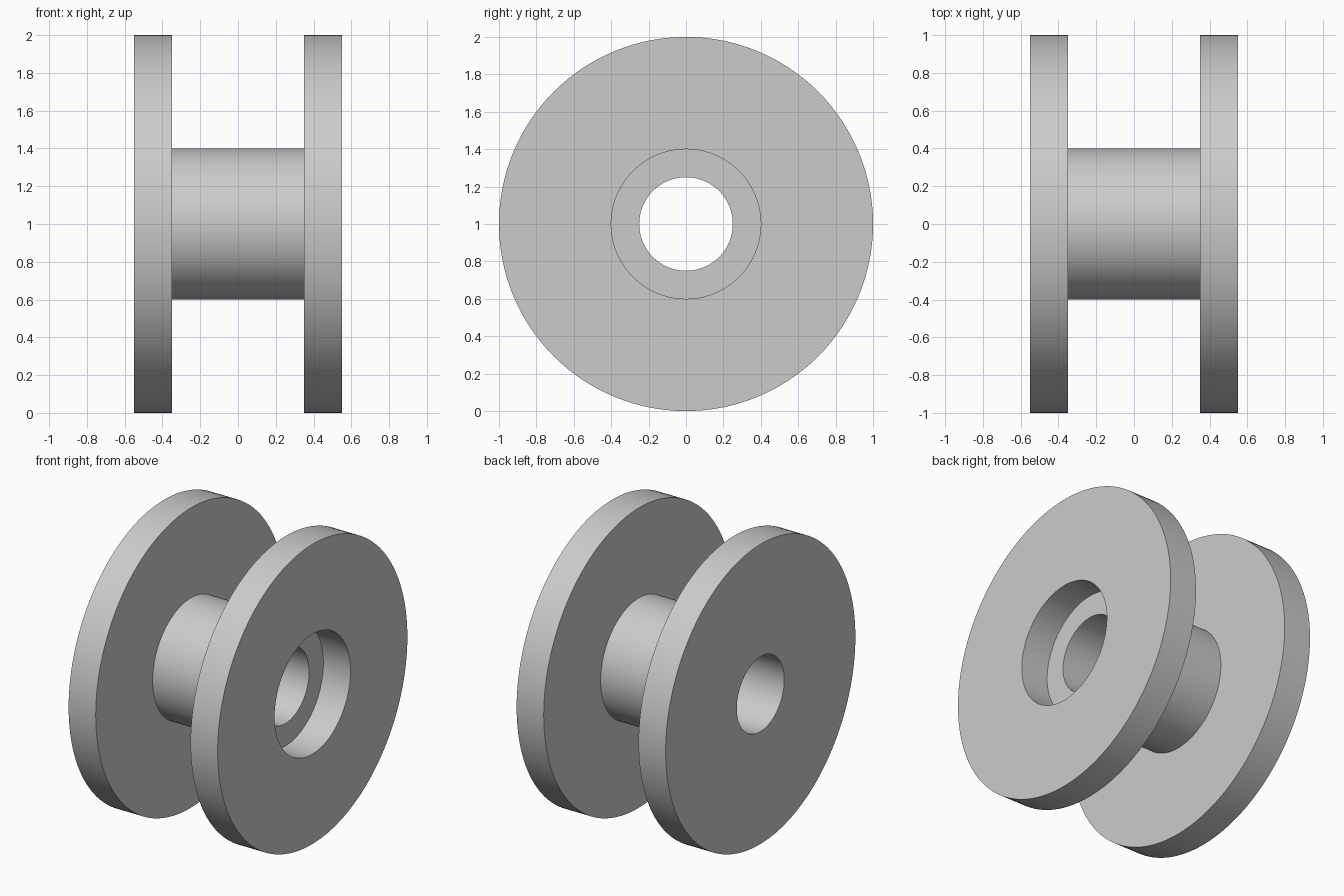
import bpy
import bmesh
from math import radians, tau
from mathutils import Vector

if "Cube" in bpy.data.objects:
    bpy.data.objects.remove(bpy.data.objects["Cube"], do_unlink=True)

SEGMENTS = 128
RIM, HUB, BORE = 1.0, 0.4, 0.25      # radii
OUTER, INNER = 0.55, 0.35            # flange face positions along x

grey = bpy.data.materials.new("plain grey")
grey.use_nodes = True
colour = (0.6, 0.6, 0.6, 1)
grey.diffuse_color = colour
grey.node_tree.nodes["Principled BSDF"].inputs["Base Color"].default_value = colour


def lathe(name, profile):
    """Spin a closed (x, radius) profile around the x axis."""
    bm = bmesh.new()
    verts = [bm.verts.new((x, 0, r)) for x, r in profile]
    edges = [bm.edges.new((a, b)) for a, b in zip(verts, verts[1:] + verts[:1])]
    bmesh.ops.spin(bm, geom=verts + edges, cent=Vector(), axis=(1, 0, 0),
                   angle=tau, steps=SEGMENTS, use_merge=True)
    bmesh.ops.remove_doubles(bm, verts=bm.verts, dist=0.0001)
    bmesh.ops.recalc_face_normals(bm, faces=bm.faces)
    mesh = bpy.data.meshes.new(name)
    bm.to_mesh(mesh)
    bm.free()
    mesh.materials.append(grey)
    obj = bpy.data.objects.new(name, mesh)
    bpy.context.collection.objects.link(obj)
    obj.location.z = RIM
    bpy.ops.object.select_all(action="DESELECT")
    obj.select_set(True)
    bpy.context.view_layer.objects.active = obj
    bpy.ops.object.shade_smooth_by_angle(angle=radians(30))
    return obj


# Hub tube turned in one piece with the bored left.. flange on the -x side
lathe("hub_with_flange", [(-OUTER, BORE), (-OUTER, RIM), (-INNER, RIM),
                          (-INNER, HUB), (INNER, HUB), (INNER, BORE)])

# Flange on the +x side, its wide opening forming a recess down to the hub end
lathe("recessed_flange", [(INNER, HUB), (INNER, RIM), (OUTER, RIM), (OUTER, HUB)])
